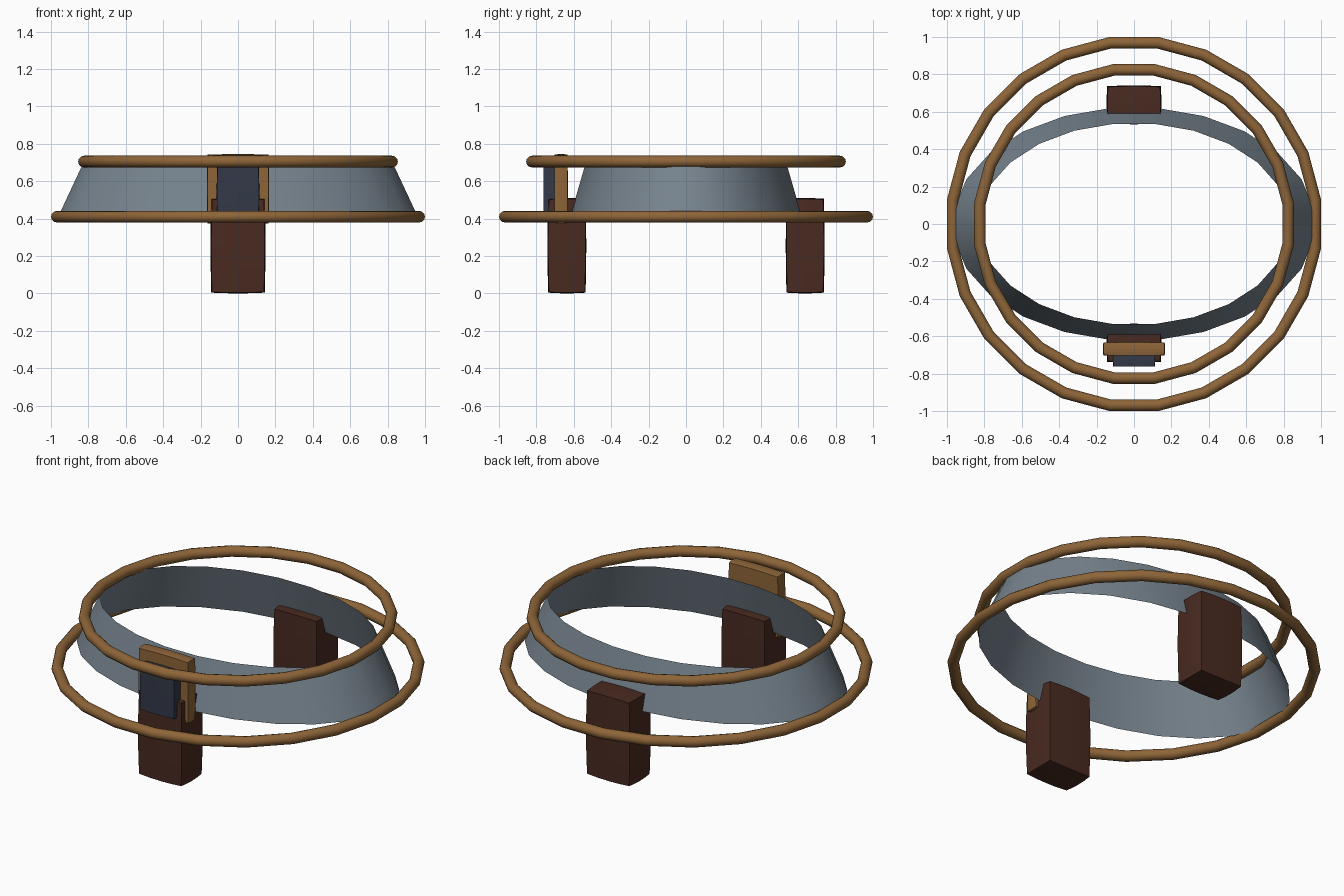
import bpy, bmesh, math

if "Cube" in bpy.data.objects:
    bpy.data.objects.remove(bpy.data.objects["Cube"])


def material(name, rgb):
    m = bpy.data.materials.new(name)
    m.diffuse_color = (*rgb, 1)
    m.use_nodes = True
    m.node_tree.nodes["Principled BSDF"].inputs["Base Color"].default_value = m.diffuse_color
    return m


WOOD = material("golden_wood", (0.27, 0.13, 0.04))
DARK = material("dark_brown", (0.066, 0.023, 0.015))
STEEL = material("slate_grey", (0.18, 0.225, 0.265))
NAVY = material("dark_navy", (0.033, 0.041, 0.065))


def finish(name, bm, mat, smooth=False):
    bmesh.ops.recalc_face_normals(bm, faces=bm.faces[:])
    for f in bm.faces:
        f.smooth = smooth
    me = bpy.data.meshes.new(name)
    bm.to_mesh(me)
    bm.free()
    me.materials.append(mat)
    ob = bpy.data.objects.new(name, me)
    bpy.context.collection.objects.link(ob)
    return ob


def ring(name, outer, z, tube=0.031, sides=24, minor=12):
    # 24-sided hoop with flats on the axes
    half = math.pi / sides
    r = (outer - tube) / math.cos(half)
    bpy.ops.mesh.primitive_torus_add(
        major_segments=sides, minor_segments=minor, major_radius=r,
        minor_radius=tube, location=(0, 0, z), rotation=(0, 0, half))
    ob = bpy.context.object
    ob.name = name
    ob.data.materials.append(WOOD)
    bpy.ops.object.shade_smooth_by_angle(angle=math.radians(35))


def soft_box(name, lo, hi, mat, bulge=0.02):
    # subdivided box whose faces swell very slightly
    bm = bmesh.new()
    bmesh.ops.create_cube(bm, size=2)
    bmesh.ops.subdivide_edges(bm, edges=bm.edges[:], cuts=3, use_grid_fill=True)
    for v in bm.verts:
        unit = v.co.copy()
        for i in range(3):
            c, h = (lo[i] + hi[i]) / 2, (hi[i] - lo[i]) / 2
            b, d = unit[(i + 1) % 3], unit[(i + 2) % 3]
            shrink = min(bulge * h, 0.004) * (b * b + d * d)
            v.co[i] = c + unit[i] * (h - shrink)
    return finish(name, bm, mat)


# Hoops
ring("lower_hoop", 1.0, 0.41)
ring("upper_hoop", 0.855, 0.705)

# Open oval band, tapering upward
bm = bmesh.new()
N = 24
rows = []
for rx, ry, z in ((0.97, 0.625, 0.41), (0.833, 0.54, 0.70)):
    angles = [(i + 0.5) * 2 * math.pi / N for i in range(N)]
    rows.append([bm.verts.new((rx * math.cos(a), ry * math.sin(a), z)) for a in angles])
for i in range(N):
    j = (i + 1) % N
    bm.faces.new((rows[0][i], rows[0][j], rows[1][j], rows[1][i]))
finish("oval_band", bm, STEEL, smooth=True)

# Front and back feet
for name, y in (("front_foot", -0.637), ("back_foot", 0.637)):
    soft_box(name, (-0.147, y - 0.104, 0), (0.147, y + 0.104, 0.51), DARK, 0.04)

# Front plate and its inset panel
soft_box("front_plate", (-0.167, -0.703, 0.37), (0.167, -0.632, 0.745), WOOD)
soft_box("front_panel", (-0.114, -0.763, 0.405), (0.114, -0.69, 0.68), NAVY)
